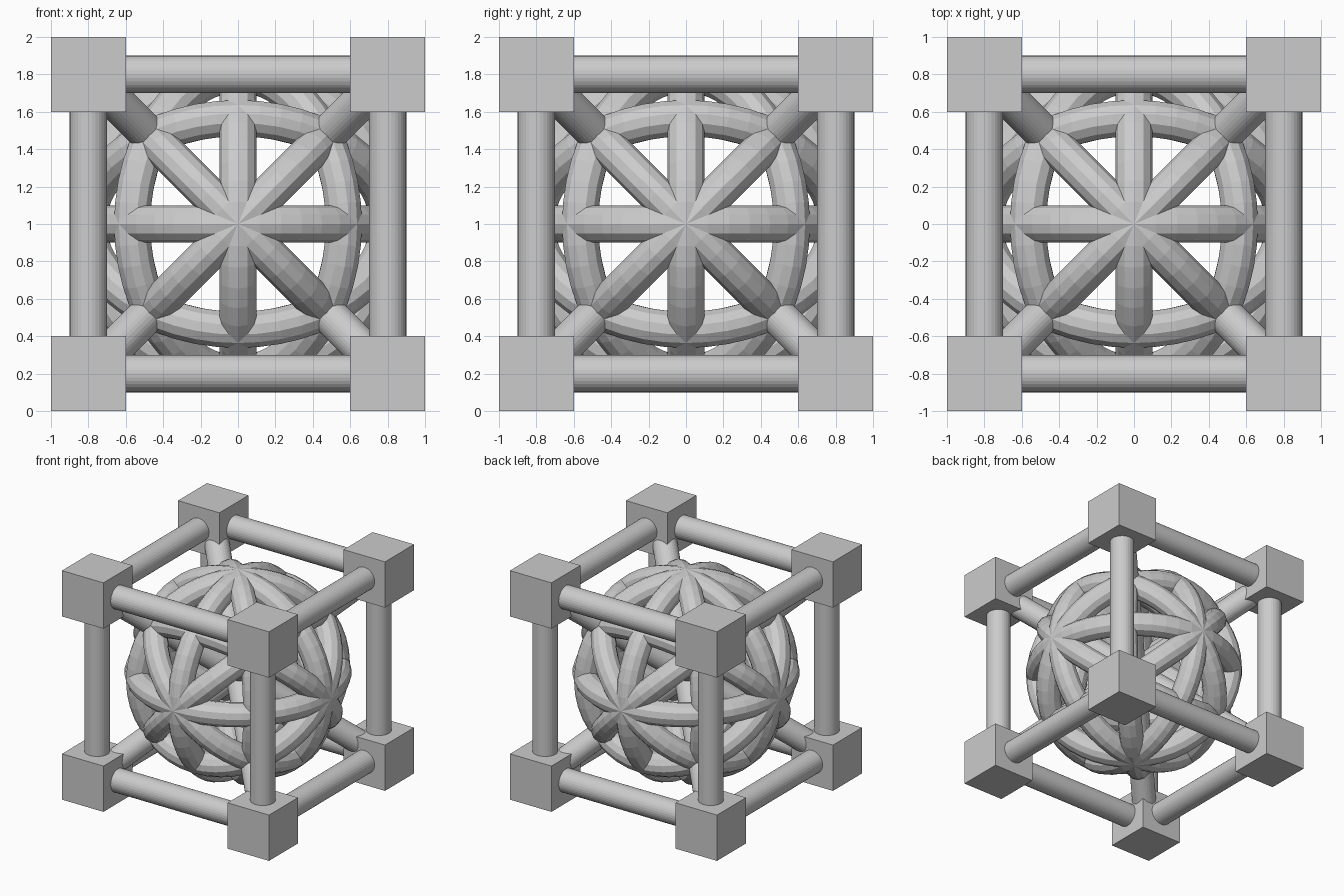
import bpy, bmesh, math
from mathutils import Vector, Matrix
from itertools import product

if "Cube" in bpy.data.objects:
    bpy.data.objects.remove(bpy.data.objects["Cube"])

CENTRE = Vector((0, 0, 1))
grey = bpy.data.materials.new("light grey")
grey.diffuse_color = (0.6, 0.6, 0.6, 1)
grey.use_nodes = True
grey.node_tree.nodes["Principled BSDF"].inputs["Base Color"].default_value = grey.diffuse_color


def finish(name, bm):
    bmesh.ops.recalc_face_normals(bm, faces=bm.faces)
    me = bpy.data.meshes.new(name)
    bm.to_mesh(me)
    bm.free()
    me.materials.append(grey)
    ob = bpy.data.objects.new(name, me)
    bpy.context.collection.objects.link(ob)
    return ob


def rod(name, a, b, r=0.1, sides=32):
    a, b = Vector(a), Vector(b)
    d = b - a
    m = Matrix.Translation(CENTRE + (a + b) / 2) @ d.to_track_quat('Z', 'Y').to_matrix().to_4x4()
    bm = bmesh.new()
    bmesh.ops.create_cone(bm, cap_ends=True, segments=sides, radius1=r, radius2=r,
                          depth=d.length, matrix=m)
    return finish(name, bm)


def ring(name, u, v, R=0.8, r=0.1, n=48, k=12):
    # great-circle hoop in the plane of u and v
    u, v = Vector(u).normalized(), Vector(v).normalized()
    w = u.cross(v)
    bm = bmesh.new()
    grid = []
    for i in range(n):
        a = 2 * math.pi * i / n
        out = u * math.cos(a) + v * math.sin(a)
        row = []
        for j in range(k):
            b = 2 * math.pi * j / k
            row.append(bm.verts.new(CENTRE + out * (R + r * math.cos(b)) + w * (r * math.sin(b))))
        grid.append(row)
    for i in range(n):
        for j in range(k):
            p, q, j2 = grid[i], grid[(i + 1) % n], (j + 1) % k
            bm.faces.new((p[j], q[j], q[j2], p[j2]))
    return finish(name, bm)


# corner cubes
for s in product((-1, 1), repeat=3):
    bm = bmesh.new()
    bmesh.ops.create_cube(bm, size=0.4, matrix=Matrix.Translation(CENTRE + Vector(s) * 0.8))
    finish("corner_cube", bm)

# edge bars between the cubes
for axis in range(3):
    for s, t in product((-0.8, 0.8), repeat=2):
        a = [0, 0, 0]
        a[(axis + 1) % 3], a[(axis + 2) % 3] = s, t
        b = list(a)
        a[axis], b[axis] = -0.65, 0.65
        rod("edge_bar", a, b)

# diagonal struts through the middle
for x, y in product((-0.7, 0.7), repeat=2):
    rod("diagonal_strut", (x, y, -0.7), (-x, -y, 0.7))

# nine hoops of the ball cage: three square to the axes, six diagonal
E = [Vector((1, 0, 0)), Vector((0, 1, 0)), Vector((0, 0, 1))]
for i in range(3):
    p, q, axis = E[i], E[(i + 1) % 3], E[(i + 2) % 3]
    ring("axis_hoop", p, q)
    ring("diagonal_hoop", axis, p + q)
    ring("diagonal_hoop", axis, p - q)
